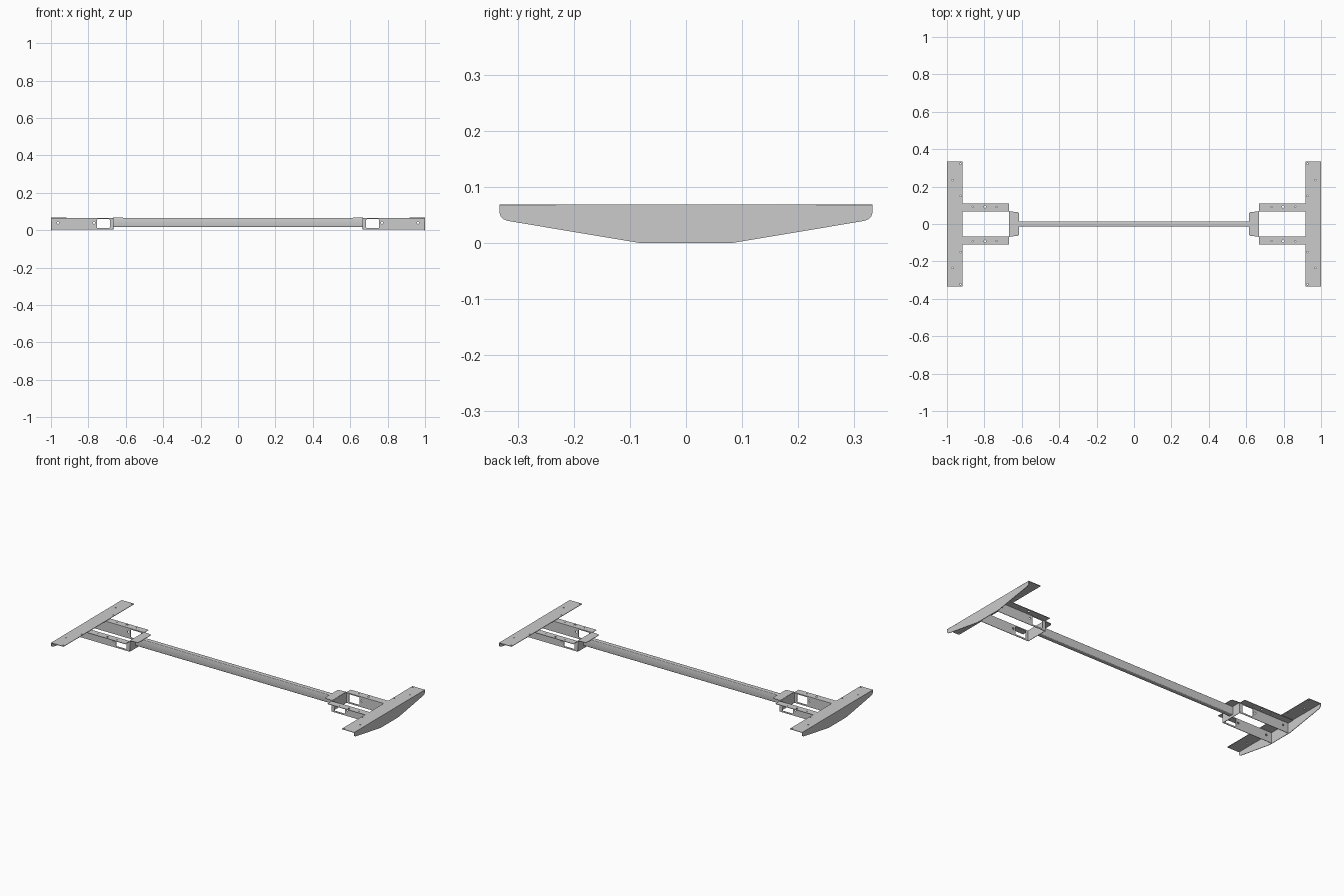
import bpy
from math import cos, sin, pi
from mathutils import Matrix

if "Cube" in bpy.data.objects:
    bpy.data.objects.remove(bpy.data.objects["Cube"])

T = 0.003  # sheet thickness

# Maps a flat outline (u, v) into world planes
PLANES = {
    "XY": Matrix(((1, 0, 0, 0), (0, 1, 0, 0), (0, 0, 1, 0), (0, 0, 0, 1))),
    "XZ": Matrix(((1, 0, 0, 0), (0, 0, -1, 0), (0, 1, 0, 0), (0, 0, 0, 1))),
    "YZ": Matrix(((0, 0, 1, 0), (1, 0, 0, 0), (0, 1, 0, 0), (0, 0, 0, 1))),
}


def hole(u, v, r=0.006, n=14):
    return [(u + r * cos(2 * pi * i / n), v + r * sin(2 * pi * i / n)) for i in range(n)]


def rect(u0, u1, v0, v1, r=0.0):
    """Rectangle, rounded when r > 0."""
    if r == 0:
        return [(u0, v0), (u1, v0), (u1, v1), (u0, v1)]
    pts = []
    corners = ((u1 - r, v1 - r), (u0 + r, v1 - r), (u0 + r, v0 + r), (u1 - r, v0 + r))
    for k, (cu, cv) in enumerate(corners):
        for i in range(4):
            a = pi / 2 * (k + i / 3)
            pts.append((cu + r * cos(a), cv + r * sin(a)))
    return pts


def sheet(name, plane, start, outlines, depth=T, mirror=(True, False)):
    """Cut sheet: first outline is the blank, the others are holes."""
    cu = bpy.data.curves.new(name, "CURVE")
    cu.dimensions = "2D"
    cu.fill_mode = "BOTH"
    cu.extrude = depth / 2
    for pts in outlines:
        sp = cu.splines.new("POLY")
        sp.points.add(len(pts) - 1)
        for p, (u, v) in zip(sp.points, pts):
            p.co = (u, v, 0, 1)
        sp.use_cyclic_u = True
    tmp = bpy.data.objects.new(name + "_outline", cu)
    bpy.context.collection.objects.link(tmp)
    dg = bpy.context.evaluated_depsgraph_get()
    mesh = bpy.data.meshes.new_from_object(tmp.evaluated_get(dg))
    bpy.data.objects.remove(tmp)

    centre = start + depth / 2
    offset = {"XY": (0, 0, centre), "XZ": (0, centre, 0), "YZ": (centre, 0, 0)}[plane]
    mesh.transform(Matrix.Translation(offset) @ PLANES[plane])
    ob = bpy.data.objects.new(name, mesh)
    bpy.context.collection.objects.link(ob)
    if any(mirror):
        m = ob.modifiers.new("Mirror", "MIRROR")
        m.use_axis = (mirror[0], mirror[1], False)
        m.use_mirror_merge = False
    return ob


# End brackets: tapered vertical plate with rounded lower tips
half = [(0.085, 0.0), (0.318, 0.039), (0.326, 0.042), (0.331, 0.047), (0.333, 0.054), (0.333, 0.067)]
sheet("end_plate", "YZ", 1 - T, [half + [(-y, z) for y, z in reversed(half)]])

# End brackets: wide top flange with screw holes
holes = [hole(x, s * y, 0.004) for s in (1, -1)
         for x, y in ((0.97, 0.235), (0.927, 0.15), (0.927, 0.322))]
sheet("end_flange", "XY", 0.065, [rect(0.918, 1, -0.333, 0.333)] + holes)

# Side arms: vertical web with window and two holes
sheet("arm_web", "XZ", 0.067,
      [rect(0.667, 0.998, 0.003, 0.065),
       rect(0.685, 0.755, 0.012, 0.059, 0.004),
       hole(0.77, 0.04), hole(0.962, 0.04)], mirror=(True, True))

# Side arms: outward top flange
sheet("arm_flange", "XY", 0.062,
      [rect(0.667, 0.998, 0.067, 0.109),
       hole(0.797, 0.092), hole(0.735, 0.092, 0.003), hole(0.862, 0.092, 0.003)],
      mirror=(True, True))

# Cross bracket joining the arms to the rail
sheet("cross_plate", "YZ", 0.665, [rect(-0.069, 0.069, 0.003, 0.067)])
sheet("cross_flange", "XY", 0.065,
      [[(0.667, -0.067), (0.667, 0.067), (0.621, 0.064), (0.615, 0.056),
        (0.615, -0.056), (0.621, -0.064)]])

# Long central rail: hollow tube with rounded folds
rail = sheet("centre_rail", "YZ", -0.665,
             [rect(-0.014, 0.014, 0.017, 0.066, 0.004),
              rect(-0.012, 0.012, 0.019, 0.064, 0.002)],
             depth=1.33, mirror=(False, False))
